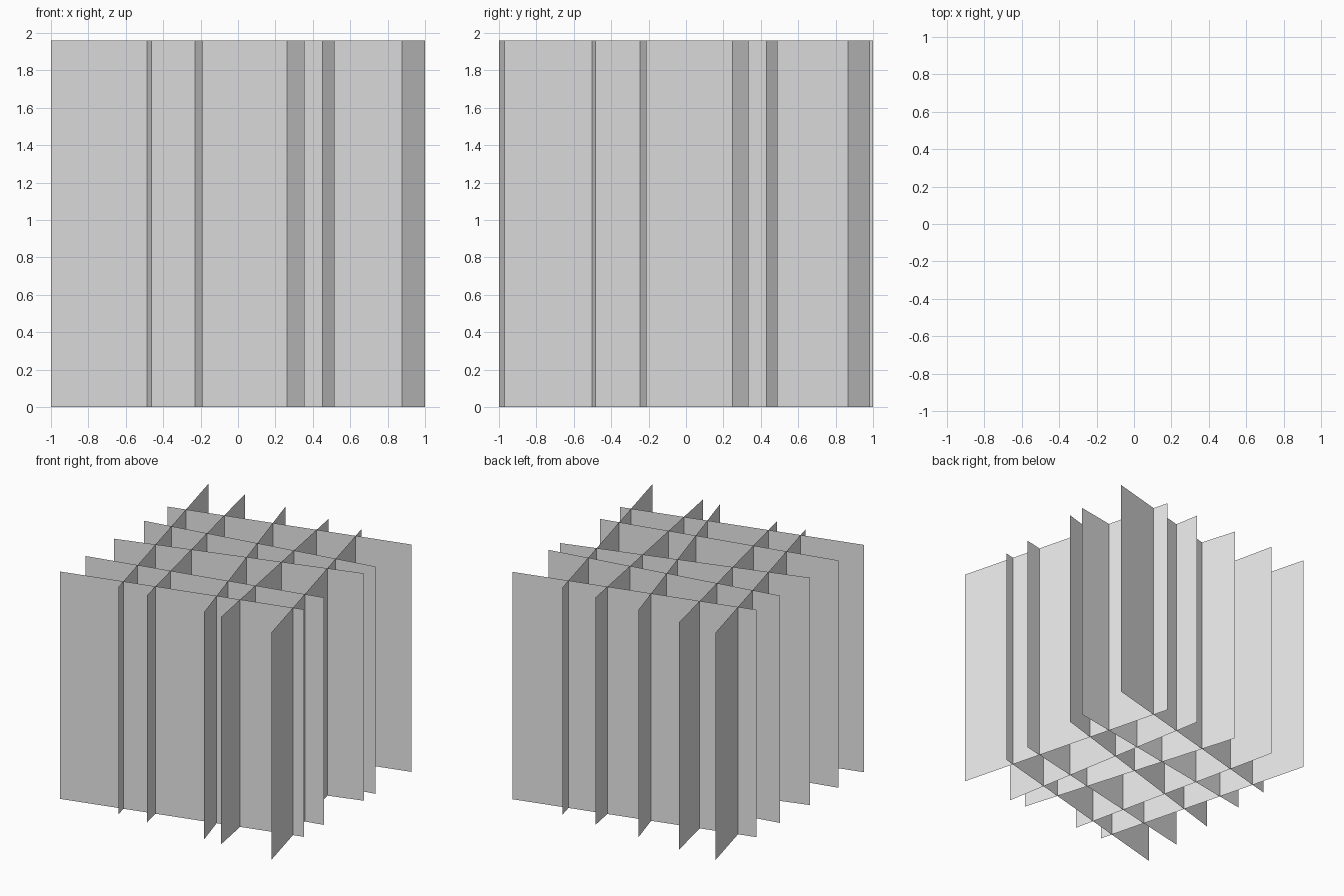
import bpy

if "Cube" in bpy.data.objects:
    bpy.data.objects.remove(bpy.data.objects["Cube"])

HEIGHT = 1.96

grey = bpy.data.materials.new("light_grey")
grey.diffuse_color = (0.8, 0.8, 0.8, 1.0)
grey.use_nodes = True
grey.node_tree.nodes["Principled BSDF"].inputs["Base Color"].default_value = grey.diffuse_color


def card(name, a, b):
    """Paper-thin upright card standing on the line from a to b."""
    verts = [(*a, 0), (*b, 0), (*b, HEIGHT), (*a, HEIGHT)]
    mesh = bpy.data.meshes.new(name)
    mesh.from_pydata(verts, [], [(0, 1, 2, 3)])
    mesh.materials.append(grey)
    bpy.context.collection.objects.link(bpy.data.objects.new(name, mesh))


# Cards running left to right: y at the left end, y at the right end
cross = [(-1.0, -0.48), (-0.65, -0.21), (-0.26, 0.335), (0.145, 0.49), (0.465, 0.985)]
for i, (left, right) in enumerate(cross, 1):
    card(f"cross_card_{i}", (-1.0, left), (0.967, right))

# Cards running front to back: x at the front end, x at the back end
deep = [(-0.46, -0.98), (-0.19, -0.635), (0.355, -0.245), (0.515, 0.163), (1.0, 0.48)]
for i, (front, back) in enumerate(deep, 1):
    card(f"deep_card_{i}", (front, -0.97), (back, 1.0))
